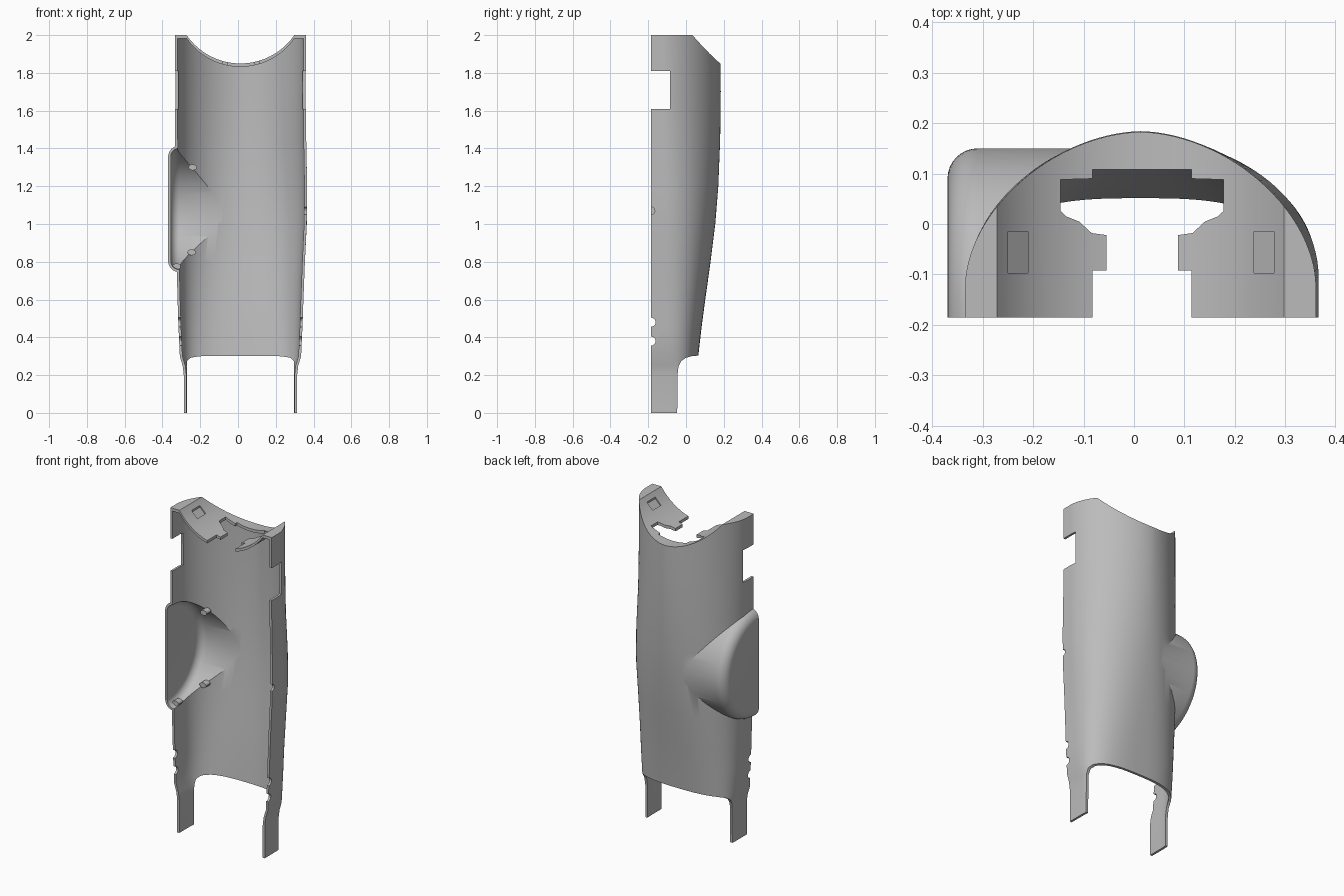
import bpy, bmesh, math

if "Cube" in bpy.data.objects:
    bpy.data.objects.remove(bpy.data.objects["Cube"], do_unlink=True)

CX = 0.013          # centre line of the arch
WALL = 0.014        # shell thickness
FRONT = -0.185      # open front plane
SPRING = -0.12      # where the straight sides become the arch
BULGE_Z, BULGE_R = 1.08, 0.335

grey = bpy.data.materials.new("Plain grey")
grey.use_nodes = True
grey.diffuse_color = (0.5, 0.5, 0.5, 1)
grey.node_tree.nodes["Principled BSDF"].inputs["Base Color"].default_value = (0.5, 0.5, 0.5, 1)

# height, half width, back of the arch, squareness
SECTIONS = [
    (0.0, 0.300, 0.040, 4.5), (0.2, 0.300, 0.045, 4.2), (0.25, 0.306, 0.052, 3.6),
    (0.3, 0.321, 0.065, 2.9), (0.45, 0.328, 0.082, 2.7), (0.6, 0.333, 0.102, 2.5),
    (0.8, 0.338, 0.130, 2.3), (1.0, 0.342, 0.155, 2.1), (1.2, 0.344, 0.171, 1.95),
    (1.45, 0.346, 0.181, 1.85), (1.7, 0.347, 0.184, 1.8), (2.1, 0.348, 0.180, 1.8),
]


def finish(name, bm):
    bmesh.ops.recalc_face_normals(bm, faces=bm.faces[:])
    mesh = bpy.data.meshes.new(name)
    bm.to_mesh(mesh)
    bm.free()
    mesh.materials.append(grey)
    ob = bpy.data.objects.new(name, mesh)
    bpy.context.collection.objects.link(ob)
    return ob


def loft(name, rings, closed_ends=True):
    bm = bmesh.new()
    rows = [[bm.verts.new(p) for p in ring] for ring in rings]
    n = len(rows[0])
    for a, b in zip(rows, rows[1:]):
        for i in range(n):
            j = (i + 1) % n
            bm.faces.new((a[i], a[j], b[j], b[i]))
    if closed_ends:
        bm.faces.new(rows[0])
        bm.faces.new(rows[-1])
    return finish(name, bm)


def prism(name, profile, axis, start, end):
    def place(p, d):
        v = list(p)
        v.insert(axis, d)
        return v
    return loft(name, [[place(p, d) for p in profile] for d in (start, end)])


def block(name, x, y, z):
    profile = [(x[0], y[0]), (x[1], y[0]), (x[1], y[1]), (x[0], y[1])]
    return prism(name, profile, 2, *z)


def rod(name, y, z, r, x0, x1):
    ring = [(y + r * math.cos(k * math.tau / 20), z + r * math.sin(k * math.tau / 20)) for k in range(20)]
    return prism(name, ring, 0, x0, x1)


def combine(target, tool, operation="DIFFERENCE"):
    mod = target.modifiers.new("cut", "BOOLEAN")
    mod.operation, mod.solver, mod.object = operation, "EXACT", tool
    bpy.context.view_layer.objects.active = target
    bpy.ops.object.modifier_apply(modifier=mod.name)
    bpy.data.objects.remove(tool, do_unlink=True)


def arch_body(name, inset, front, bottom):
    rings, steps = [], 56
    for z, half, back, power in SECTIONS:
        h, depth = half - inset, back - inset - SPRING
        flare = 0.02 * math.exp(-((z - 1.1) / 0.28) ** 2)
        ring = [(CX + h + flare * 0.5, front)]
        for i in range(steps + 1):
            t = math.pi * i / steps
            c, s = math.cos(t), max(math.sin(t), 0)
            x = math.copysign(abs(c) ** (2 / power), c) * h
            if c > 0:
                x += flare * c * (0.5 + s)
            ring.append((CX + x, SPRING + depth * s ** (2 / power)))
        ring.append((CX - h, front))
        rings.append([(x, y, z if z > 0 else bottom) for x, y in ring])
    return loft(name, rings)


def bulge_body(name, inset):
    # Rounded drum lying along x
    radius, end, fillet = BULGE_R - inset, -0.37 + inset, 0.06 - inset
    profile = [(-0.02, radius)]
    for i in range(9):
        a = math.pi / 2 * i / 8
        profile.append((end + fillet * (1 - math.sin(a)), radius - fillet * (1 - math.cos(a))))
    # rounding runs from the side wall to the flat end
    profile = [profile[0]] + [(end + fillet - fillet * math.sin(math.pi / 2 * i / 8),
                               radius - fillet + fillet * math.cos(math.pi / 2 * i / 8)) for i in range(9)]
    n = 96
    return loft(name, [[(x, FRONT + r * math.cos(math.tau * k / n), BULGE_Z + r * math.sin(math.tau * k / n))
                        for k in range(n)] for x, r in profile])


SCOOP_R = 0.346


def scoop_z(x):
    return 1.85 + SCOOP_R - math.sqrt(SCOOP_R ** 2 - (x - CX) ** 2)


def scoop(name, drop):
    xs = [CX - 0.285 + 0.57 * i / 40 for i in range(41)]
    profile = [(-0.7, 2.4), (-0.7, 2.0 - drop)]
    profile += [(x, min(scoop_z(x), 2.0) - drop) for x in xs]
    profile += [(0.7, 2.0 - drop), (0.7, 2.4)]
    return prism(name, profile, 1, -0.8, 0.8)


# Outer skin with side bulge and saddle-shaped top
shell = arch_body("shell", 0, -0.3, 0)
combine(shell, bulge_body("bulge_outer", 0), "UNION")
combine(shell, scoop("top_scoop", 0))

# Hollow inside, leaving a thin wall and a thin roof
hollow = arch_body("hollow", WALL, -0.6, -0.1)
combine(hollow, scoop("roof_scoop", 0.018))
combine(hollow, bulge_body("bulge_inner", WALL), "UNION")
combine(shell, hollow)

# Open front
combine(shell, block("front_cut", (-1, 1), (-1, FRONT), (-0.5, 2.5)))

# Lower back edge, leaving two legs
lower = [(-0.048, -0.2), (-0.045, 0.2), (-0.04, 0.245), (-0.025, 0.275), (0.0, 0.292),
         (0.03, 0.3), (0.06, 0.303), (0.6, 0.303), (0.6, -0.2)]
combine(shell, prism("lower_cut", lower, 0, -1, 1))

# Side windows and small round notches on the front edges
combine(shell, block("window_cut", (-1, 1), (-0.5, -0.085), (1.61, 1.81)))
for z in (0.38, 0.48):
    combine(shell, rod("notch_cut", FRONT, z, 0.024, -1, 1))
combine(shell, rod("small_notch_cut", FRONT, 1.07, 0.02, 0.2, 1))

# Stepped opening in the roof
half = [(0.098, -0.5), (0.098, -0.092), (0.071, -0.092), (0.071, -0.022), (0.1, -0.018),
        (0.125, 0.005), (0.15, 0.015), (0.162, 0.026), (0.162, 0.088), (0.098, 0.09), (0.098, 0.108)]
mid = 0.016
opening = [(mid + x, y) for x, y in half] + [(mid - x, y) for x, y in reversed(half)]
combine(shell, prism("roof_opening", opening, 2, 1.7, 2.3))

# Shallow pockets in the roof
for x in (-0.23, 0.258):
    a, b = x - 0.02, x + 0.02
    pocket = [(a, scoop_z(a) - 0.011), (b, scoop_z(b) - 0.011), (b, 2.1), (a, 2.1)]
    combine(shell, prism("pocket_cut", pocket, 1, -0.097, -0.015))

# Small bosses inside, along the rim of the bulge
bosses = []
for i, (x, y, z) in enumerate([(-0.24, 0.035, 1.30), (-0.245, 0.035, 0.85), (-0.325, -0.12, 0.775)]):
    ring = [(x + 0.022 * math.cos(k * math.tau / 16), z + 0.016 * math.sin(k * math.tau / 16)) for k in range(16)]
    bosses.append(prism("rim_boss_%d" % (i + 1), ring, 1, y - 0.03, y + 0.012))

# Smooth shading with crisp edges
for ob in [shell] + bosses:
    bpy.ops.object.select_all(action="DESELECT")
    ob.select_set(True)
    bpy.context.view_layer.objects.active = ob
    bpy.ops.object.shade_smooth_by_angle(angle=math.radians(30))
